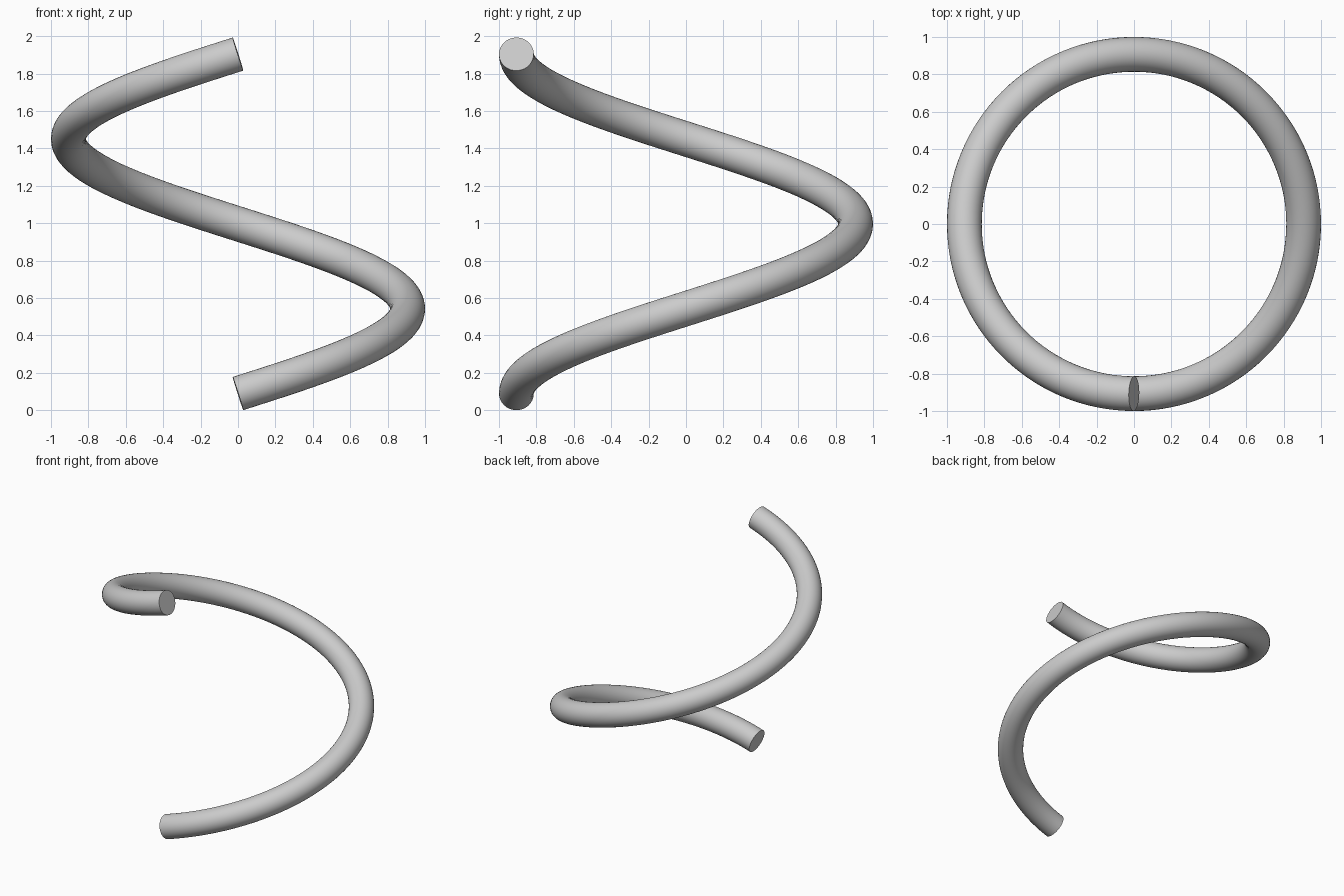
import bpy
import math

cube = bpy.data.objects.get("Cube")
if cube:
    bpy.data.objects.remove(cube, do_unlink=True)

COIL_RADIUS = 0.907
TUBE_RADIUS = 0.093
START_Z = 0.089
RISE = 1.815
STEPS = 128

# Plain grey material
grey = bpy.data.materials.new("light_grey")
grey.use_nodes = True
colour = (0.6, 0.6, 0.6, 1.0)
grey.diffuse_color = colour
grey.node_tree.nodes["Principled BSDF"].inputs["Base Color"].default_value = colour

# One-turn helical path, starting at the front and rising counter-clockwise
path = bpy.data.curves.new("coil_tube", "CURVE")
path.dimensions = "3D"
spline = path.splines.new("POLY")
spline.points.add(STEPS)
for i, point in enumerate(spline.points):
    t = i / STEPS
    angle = 2 * math.pi * t - math.pi / 2
    point.co = (COIL_RADIUS * math.cos(angle),
                COIL_RADIUS * math.sin(angle),
                START_Z + RISE * t, 1)

# Round tube with flat closed ends
path.bevel_depth = TUBE_RADIUS
path.bevel_resolution = 14
path.use_fill_caps = True
path.materials.append(grey)
coil = bpy.data.objects.new("coil_tube", path)
bpy.context.collection.objects.link(coil)

# Turn into a mesh, smooth along the tube and sharp at the ends
bpy.ops.object.select_all(action="DESELECT")
coil.select_set(True)
bpy.context.view_layer.objects.active = coil
bpy.ops.object.convert(target="MESH")
coil = bpy.context.object
# Weld the end discs to the tube so their rims are true sharp edges
bpy.ops.object.mode_set(mode="EDIT")
bpy.ops.mesh.select_all(action="SELECT")
bpy.ops.mesh.remove_doubles(threshold=0.0005)
bpy.ops.mesh.normals_make_consistent(inside=False)
bpy.ops.object.mode_set(mode="OBJECT")
bpy.ops.object.shade_smooth_by_angle(angle=math.radians(40))
